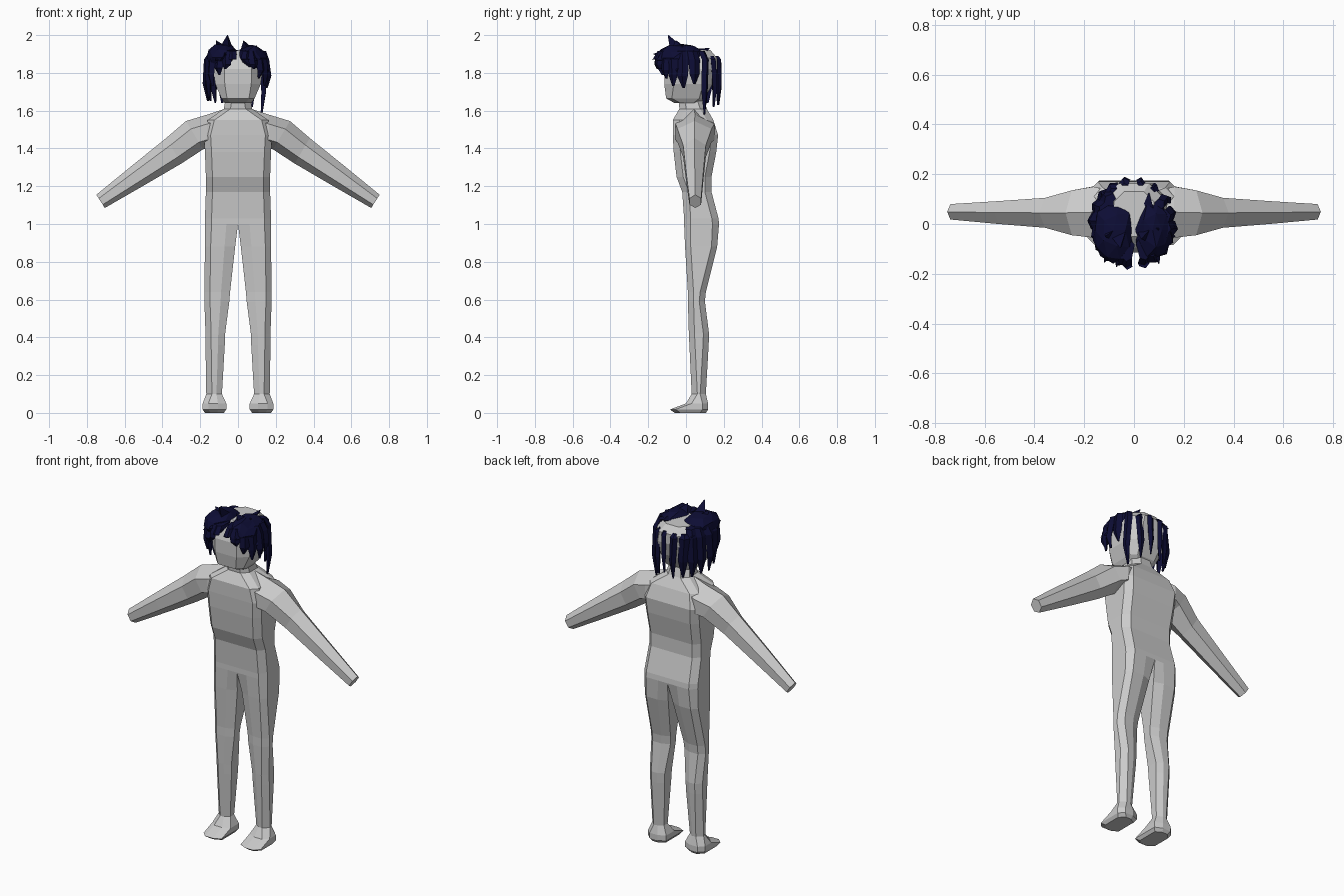
import bpy, bmesh, math, random
from mathutils import Vector

random.seed(4)
cube = bpy.data.objects.get("Cube")
if cube:
    bpy.data.objects.remove(cube, do_unlink=True)


def material(name, rgb):
    m = bpy.data.materials.new(name)
    m.use_nodes = True
    m.diffuse_color = (*rgb, 1)
    bsdf = next(n for n in m.node_tree.nodes if n.type == 'BSDF_PRINCIPLED')
    bsdf.inputs["Base Color"].default_value = (*rgb, 1)
    return m


GREY = material("plain grey", (0.6, 0.6, 0.6))
NAVY = material("dark navy", (0.004, 0.004, 0.035))


def loft(bm, rings):
    """Skin a list of equal-length point rings and cap both ends."""
    rows = [[bm.verts.new(p) for p in ring] for ring in rings]
    n = len(rows[0])
    for a, b in zip(rows, rows[1:]):
        for i in range(n):
            j = (i + 1) % n
            bm.faces.new((a[i], a[j], b[j], b[i]))
    bm.faces.new(rows[0][::-1])
    bm.faces.new(rows[-1])


def finish(bm, name, mat, mirror=False):
    bmesh.ops.recalc_face_normals(bm, faces=bm.faces[:])
    if mirror:  # open the seam on the centre plane
        seam = [f for f in bm.faces if all(abs(v.co.x) < 1e-4 for v in f.verts)]
        bmesh.ops.delete(bm, geom=seam, context='FACES')
    mesh = bpy.data.meshes.new(name)
    bm.to_mesh(mesh)
    bm.free()
    mesh.materials.append(mat)
    ob = bpy.data.objects.new(name, mesh)
    bpy.context.collection.objects.link(ob)
    if mirror:
        mod = ob.modifiers.new("mirror", 'MIRROR')
        mod.use_clip = True
    return ob


def half_ring(z, inner, outer, yf, yb, c, ci):
    """Half torso or leg section: c bevels outer corners, ci inner ones."""
    step = (outer - inner) * 0.35
    return [(inner, yf + ci, z), (inner + step, yf, z), (outer - c, yf, z),
            (outer, yf + c, z), (outer, yb - c, z), (outer - c, yb, z),
            (inner + step, yb, z), (inner, yb - ci, z)]


# Torso, leg and foot in one half
bm = bmesh.new()
torso = [(1.67, .065, -.04, .09), (1.61, .075, -.035, .11), (1.55, .16, -.07, .145),
         (1.47, .18, -.07, .17), (1.38, .175, -.065, .16), (1.25, .17, -.05, .135),
         (1.17, .17, -.02, .135), (1.03, .175, -.01, .172), (1.0, .175, -.01, .175)]
leg = [(.88, .015, .175, -.005, .165), (.64, .042, .178, .01, .105), (.59, .046, .178, .01, .1),
       (.42, .068, .172, .015, .122), (.36, .07, .172, .018, .12), (.1, .085, .168, .03, .105)]
foot = [(.05, .062, .187, .0, .117), (.018, .062, .187, -.085, .117), (0, .075, .175, -.06, .105)]
rings = [half_ring(z, 0, w, f, b, .035, 0) for z, w, f, b in torso]
rings += [half_ring(z, i, w, f, b, .03, .02) for z, i, w, f, b in leg + foot]
loft(bm, rings)
finish(bm, "body_and_legs", GREY, mirror=True)

# Arms: six-sided sections between a top and a bottom point
bm = bmesh.new()
arm = [((.07, 1.61), (.1, 1.39), -.045, .13), ((.16, 1.58), (.17, 1.4), -.055, .15),
       ((.275, 1.545), (.185, 1.395), -.045, .135), ((.38, 1.455), (.3, 1.32), -.015, .105),
       ((.56, 1.31), (.5, 1.203), 0, .092), ((.75, 1.155), (.705, 1.085), .018, .08)]
rings = []
for top, bottom, yf, yb in arm:
    mid = (yf + yb) / 2
    t, b = Vector((top[0], mid, top[1])), Vector((bottom[0], mid, bottom[1]))
    front, back = Vector((0, yf - mid, 0)), Vector((0, yb - mid, 0))
    hi, lo = t.lerp(b, .28), t.lerp(b, .75)
    rings.append([t, hi + front, lo + front, b, lo + back, hi + back])
loft(bm, rings)
finish(bm, "arms", GREY, mirror=True)

# Head: half sections, mirrored
bm = bmesh.new()
head = [(1.64, .07, -.06, .07, .03), (1.665, .088, -.105, .1, .03), (1.74, .12, -.115, .14, .05),
        (1.82, .132, -.115, .163, .06), (1.88, .12, -.095, .163, .06), (1.92, .08, -.05, .13, .04)]
loft(bm, [half_ring(z, 0, w, f, b, c, 0) for z, w, f, b, c in head])
finish(bm, "head", GREY, mirror=True)

# Hair volume: two rough lobes either side of the parting
for name, centre, size in (("hair_lobe_right", (-.083, -.025, 1.882), (.085, .125, .075)),
                           ("hair_lobe_left", (.075, -.025, 1.878), (.078, .125, .072))):
    bm = bmesh.new()
    bmesh.ops.create_icosphere(bm, subdivisions=2, radius=1)
    for v in bm.verts:
        k = random.uniform(.9, 1.1)
        v.co = Vector([c + s * k * q for c, s, q in zip(centre, size, v.co)])
    finish(bm, name, NAVY)


def lock(bm, az, tip_z, width):
    """A tapering lock that leaves the crown and hangs down the head."""
    a = math.radians(az)
    c, s = math.cos(a), math.sin(a)
    out, side = Vector((c, s, 0)), Vector((-s, c, 0))
    drop = 1.88 - tip_z
    path = [(.5, 1.92, .6), (.86, 1.915, .9), (1.0, 1.87, 1),
            (1.04, 1.88 - drop * .6, .9), (1.0, tip_z, .2)]
    if s > .75:  # the back locks start below the bare crown
        path = [(.92, 1.89, .7)] + path[2:]
    rings = []
    for r, z, k in path:
        r += random.uniform(-.03, .03)
        p = Vector((.157 * r * c - .004, .165 * r * s + .006, z)) + side * random.uniform(-.006, .006)
        w, d = side * width * k, out * .014 * (k + .2)
        rings.append([p - w, p + d, p + w, p - d])
    loft(bm, rings)


# Hair locks: angle around the head, tip height, half width
bm = bmesh.new()
for az, tip_z, width in ((122, 1.64, .03), (140, 1.64, .032), (158, 1.65, .034), (178, 1.65, .036),
                         (198, 1.67, .034), (215, 1.73, .03), (232, 1.79, .03), (248, 1.82, .028),
                         (262, 1.87, .022), (288, 1.87, .024), (302, 1.82, .028), (318, 1.77, .03),
                         (335, 1.73, .03), (352, 1.72, .032), (12, 1.74, .03), (34, 1.58, .022),
                         (58, 1.62, .02), (78, 1.65, .018), (102, 1.63, .022)):
    lock(bm, az, tip_z, width)
finish(bm, "hair_locks", NAVY)

# Loose spiky tufts
bm = bmesh.new()
for tip in ((-.055, -.095, 2.0), (-.115, -.05, 1.97), (.03, -.06, 1.97), (.1, -.02, 1.945),
            (-.07, -.172, 1.9), (-.12, -.155, 1.87), (.1, -.16, 1.87), (.165, -.05, 1.81),
            (-.13, .135, 1.88), (.06, .125, 1.93)):
    tip = Vector(tip)
    base = tip.lerp(Vector((math.copysign(.06, tip.x), -.02, 1.88)), .6)
    axis = (tip - base).normalized()
    u = axis.orthogonal().normalized()
    v = axis.cross(u)
    loft(bm, [[p + (u * math.cos(i * math.tau / 3) + v * math.sin(i * math.tau / 3)) * r
               for i in range(3)] for p, r in ((base, .04), (tip, .002))])
finish(bm, "hair_tufts", NAVY)
